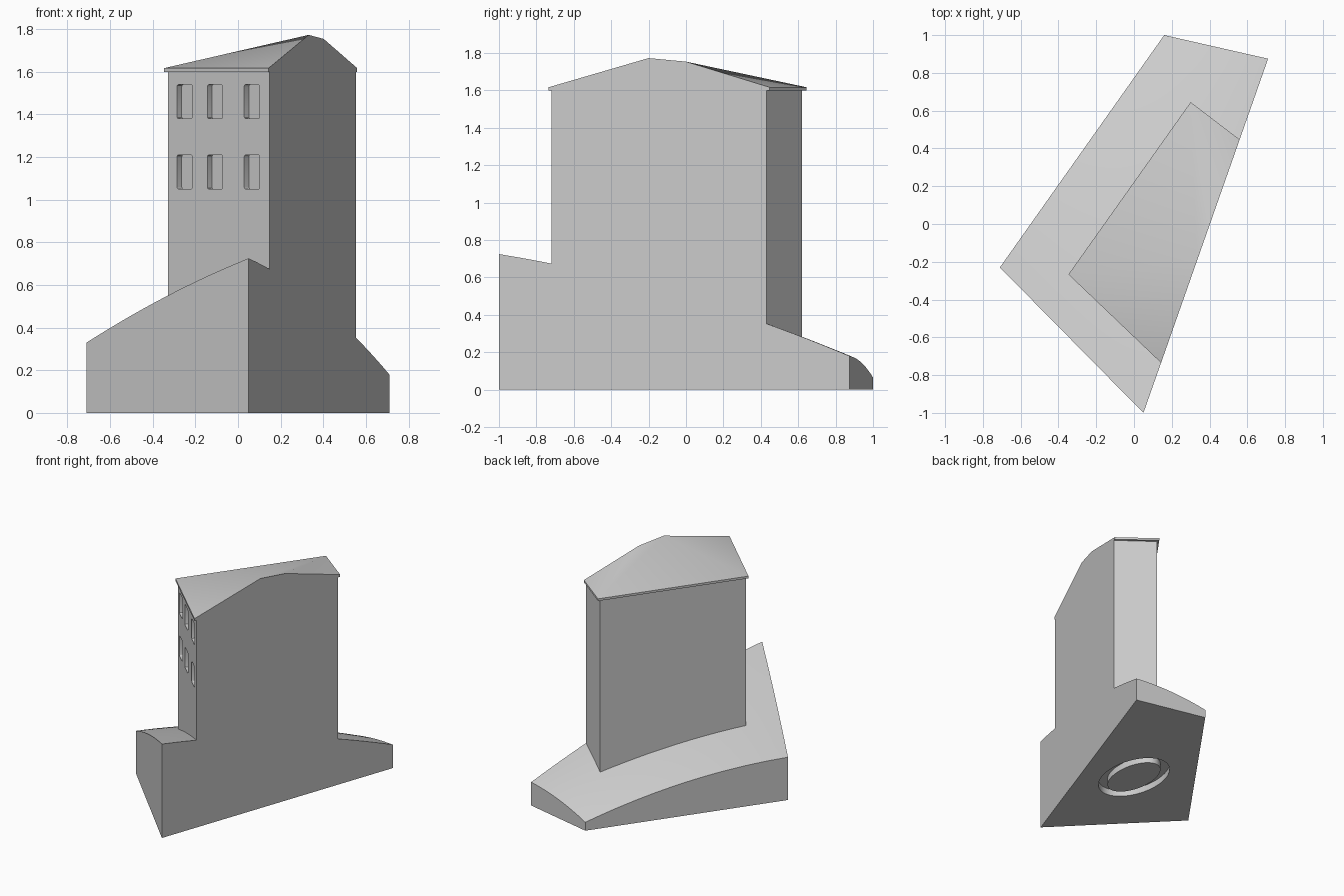
import bpy, bmesh, math
from mathutils import Vector, Matrix

cube = bpy.data.objects.get("Cube")
if cube:
    bpy.data.objects.remove(cube)

mat = bpy.data.materials.new("light grey")
mat.use_nodes = True
GREY = (0.6, 0.6, 0.6, 1)
mat.diffuse_color = GREY
mat.node_tree.nodes["Principled BSDF"].inputs["Base Color"].default_value = GREY


def finish(name, bm):
    bmesh.ops.recalc_face_normals(bm, faces=bm.faces[:])
    mesh = bpy.data.meshes.new(name)
    bm.to_mesh(mesh)
    bm.free()
    mesh.materials.append(mat)
    obj = bpy.data.objects.new(name, mesh)
    bpy.context.collection.objects.link(obj)
    return obj


def activate(obj):
    bpy.ops.object.select_all(action='DESELECT')
    obj.select_set(True)
    bpy.context.view_layer.objects.active = obj


def carve(obj, cutter):
    cutter.hide_render = True
    activate(obj)
    mod = obj.modifiers.new("cut", 'BOOLEAN')
    mod.operation, mod.solver, mod.object = 'DIFFERENCE', 'EXACT', cutter
    bpy.ops.object.modifier_apply(modifier=mod.name)
    bpy.data.objects.remove(cutter)


def smooth(obj, degrees=30):
    activate(obj)
    bpy.ops.object.shade_smooth_by_angle(angle=math.radians(degrees))


def loft(bm, rings, closed=False):
    """Join equal rings of vertices with quads; cap the ends or close the loop."""
    n = len(rings[0])
    pairs = list(zip(rings, rings[1:])) + ([(rings[-1], rings[0])] if closed else [])
    for a, b in pairs:
        for i in range(n):
            j = (i + 1) % n
            bm.faces.new((a[i], a[j], b[j], b[i]))


# Sloping ground block: corner points hold the terrain heights
A, B = Vector((0.05, -1.0, 0.725)), Vector((0.71, 0.875, 0.18))
C, D = Vector((0.16, 1.0, 0.065)), Vector((-0.71, -0.23, 0.33))


def terrain(u, v):
    p = A.lerp(B, u).lerp(D.lerp(C, u), v)
    p.z += 0.242 * u * (1 - u) + 0.09 * v * (1 - v)
    return p


bm = bmesh.new()
bmesh.ops.create_grid(bm, x_segments=20, y_segments=20, size=0.5)
for vert in bm.verts:
    vert.co = terrain(vert.co.x + 0.5, vert.co.y + 0.5)
rim = [e for e in bm.edges if e.is_boundary]
skirt = bmesh.ops.extrude_edge_only(bm, edges=rim)["geom"]
for vert in (g for g in skirt if isinstance(g, bmesh.types.BMVert)):
    vert.co.z = 0
bmesh.ops.holes_fill(bm, edges=[e for e in bm.edges if e.is_boundary], sides=0)
ground = finish("ground_block", bm)

# Oval groove in the underside
bm = bmesh.new()
section = [(0.207, 0.32, -0.05), (0.207, 0.32, 0.05), (0.14, 0.25, 0.05), (0.14, 0.25, -0.05)]
rings = []
for rx, ry, z in section:
    angles = [2 * math.pi * i / 64 for i in range(64)]
    rings.append([bm.verts.new((rx * math.cos(t), ry * math.sin(t), z)) for t in angles])
loft(bm, rings, closed=True)
carve(ground, finish("groove_cutter", bm))
smooth(ground)

# Tower walls, flush with one side of the ground block
EAVE = 1.6


def on_flush_side(y, z):
    p = A.lerp(B, (y - A.y) / (B.y - A.y))
    return Vector((p.x, p.y, z))


P, Q = on_flush_side(-0.72, 0.67), on_flush_side(0.43, 0.35)
R, S = Vector((0.30, 0.62, 0.25)), Vector((-0.328, -0.265, 0.4))
bm = bmesh.new()
low = [bm.verts.new(p) for p in (P, Q, R, S)]
high = [bm.verts.new((p.x, p.y, EAVE)) for p in (P, Q, R, S)]
loft(bm, [low, high])
bm.faces.new(low)
bm.faces.new(high)
tower = finish("tower_walls", bm)

# Recessed windows in the front wall, with slightly rounded corners
along = Vector((P.x - S.x, P.y - S.y, 0)).normalized()
inward = Vector((-along.y, along.x, 0))
turn = Matrix((along, inward, (0, 0, 1))).transposed().to_4x4()
bm = bmesh.new()
for x in (-0.25, -0.108, 0.065):
    for z in (1.13, 1.46):
        spot = Vector((x, S.y + (x - S.x) * along.y / along.x, z))
        place = Matrix.Translation(spot) @ turn @ Matrix.Diagonal((0.1, 0.064, 0.16, 1))
        made = bmesh.ops.create_cube(bm, size=1, matrix=place)["verts"]
        edges = {e for v in made for e in v.link_edges}
        deep = [e for e in edges
                if abs((e.verts[0].co - e.verts[1].co).normalized().dot(inward)) > 0.9]
        bmesh.ops.bevel(bm, geom=deep, offset=0.01, segments=3, profile=0.5, affect='EDGES')
carve(tower, finish("window_cutter", bm))
smooth(tower)

# Lean-to roof: thin eave slab rising to two peaks on the flush side
outline = [on_flush_side(-0.735, 0), on_flush_side(0.447, 0),
           Vector((0.30, 0.645, 0)), Vector((-0.347, -0.267, 0))]
bm = bmesh.new()
low = [bm.verts.new((p.x, p.y, EAVE)) for p in outline]
high = [bm.verts.new((p.x, p.y, EAVE + 0.017)) for p in outline]
peak_front = bm.verts.new(on_flush_side(-0.2, 1.773))
peak_back = bm.verts.new(on_flush_side(0.0, 1.754))
p, q, r, s = high
loft(bm, [low, high])
bm.faces.new(low)
bm.faces.new((p, q, peak_back, peak_front))
bm.faces.new((p, peak_front, s))
bm.faces.new((s, peak_front, r))
bm.faces.new((peak_front, peak_back, r))
bm.faces.new((peak_back, q, r))
roof = finish("roof", bm)
smooth(roof, 40)
